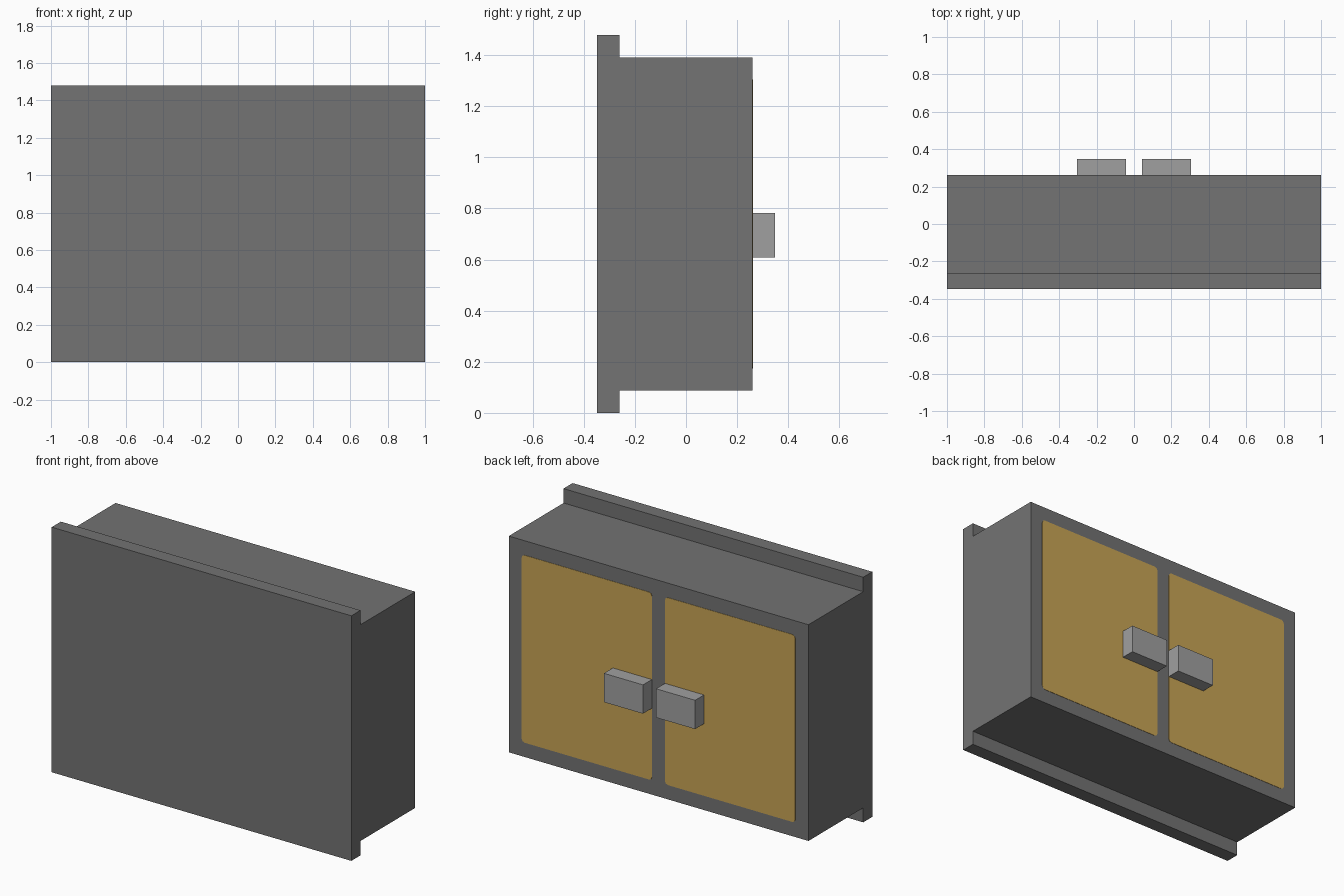
import bpy
import bmesh

# Everything sits on a grid of 23 units across the width
U = 2 / 23


def linear(c):
    c /= 255
    return c / 12.92 if c <= 0.04045 else ((c + 0.055) / 1.055) ** 2.4


def material(name, r, g, b):
    mat = bpy.data.materials.new(name)
    colour = (linear(r), linear(g), linear(b), 1)
    mat.diffuse_color = colour
    mat.use_nodes = True
    bsdf = mat.node_tree.nodes["Principled BSDF"]
    bsdf.inputs["Base Color"].default_value = colour
    bsdf.inputs["Roughness"].default_value = 0.8
    return mat


def add_object(name, bm, mat):
    bmesh.ops.recalc_face_normals(bm, faces=bm.faces)
    mesh = bpy.data.meshes.new(name)
    bm.to_mesh(mesh)
    bm.free()
    mesh.materials.append(mat)
    obj = bpy.data.objects.new(name, mesh)
    bpy.context.collection.objects.link(obj)
    return obj


def box(name, x, y, z, mat, corner=0):
    """Box from (min, max) ranges; corner chamfers the edges running along y."""
    bm = bmesh.new()
    bmesh.ops.create_cube(bm, size=1)
    for v in bm.verts:
        v.co = [r[0] if c < 0 else r[1] for c, r in zip(v.co, (x, y, z))]
    if corner:
        edges = [e for e in bm.edges
                 if abs(e.verts[0].co.y - e.verts[1].co.y) > 1e-6]
        bmesh.ops.bevel(bm, geom=edges, offset=corner, segments=2,
                        profile=0.5, affect='EDGES')
    return add_object(name, bm, mat)


cube = bpy.data.objects.get("Cube")
if cube:
    bpy.data.objects.remove(cube, do_unlink=True)

grey = material("dark grey", 115, 115, 115)
light = material("light grey", 160, 160, 160)
ochre = material("ochre", 200, 164, 85)

# Cabinet with overhanging lips: one stepped profile extruded along x
profile = [(-4, 0), (-3, 0), (-3, 1), (3, 1), (3, 16), (-3, 16), (-3, 17), (-4, 17)]
bm = bmesh.new()
side = bm.faces.new([bm.verts.new((-1, y * U, z * U)) for y, z in profile])
swept = bmesh.ops.extrude_face_region(bm, geom=[side], use_keep_orig=True)
bmesh.ops.translate(bm, vec=(2, 0, 0),
                    verts=[g for g in swept["geom"] if isinstance(g, bmesh.types.BMVert)])
add_object("cabinet_body", bm, grey)

# Door panels and handles, mirrored across the middle
back = 3 * U
for label, s in (("left", 1), ("right", -1)):
    panel_x = sorted((s * 0.5 * U, s * 10.5 * U))
    box(label + "_door_panel", panel_x, (back - 0.002, back + 0.002),
        (2 * U, 15 * U), ochre, corner=0.02)
    handle_x = sorted((s * 0.5 * U, s * 3.5 * U))
    box(label + "_door_handle", handle_x, (back, 4 * U), (7 * U, 9 * U), light)
